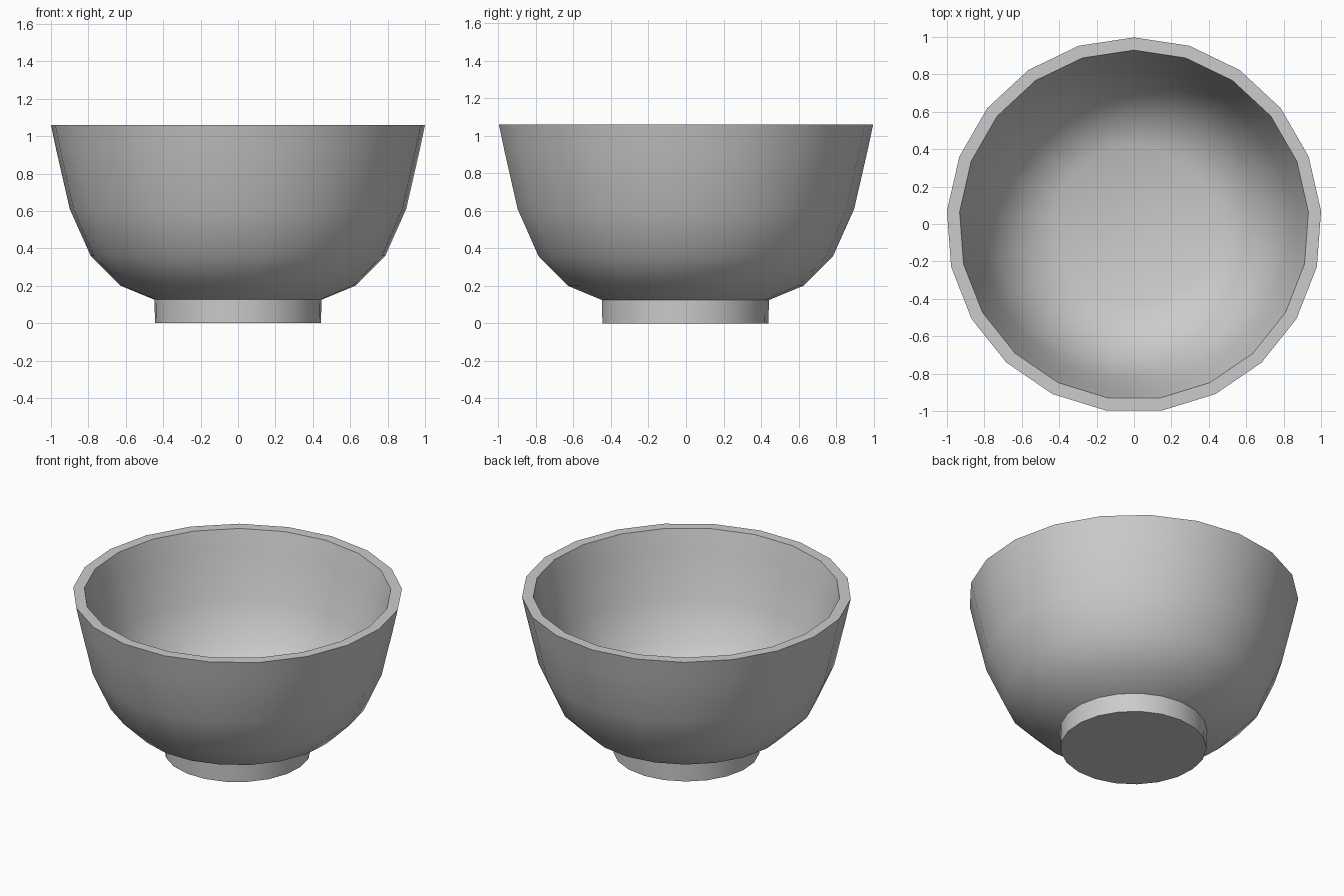
import bpy, bmesh, math

if "Cube" in bpy.data.objects:
    bpy.data.objects.remove(bpy.data.objects["Cube"], do_unlink=True)

SIDES = 21
SHIFT_Y = -0.0056  # an odd side count is not centred by itself

grey = bpy.data.materials.new("plain grey")
grey.use_nodes = True
colour = (0.6, 0.6, 0.6, 1)
grey.diffuse_color = colour
grey.node_tree.nodes["Principled BSDF"].inputs["Base Color"].default_value = colour


def lathe(name, profile):
    """Spin (radius, z) points around z and cap both ends."""
    bm = bmesh.new()
    rings = []
    for r, z in profile:
        ring = []
        for i in range(SIDES):
            a = math.pi / 2 + math.tau * i / SIDES
            ring.append(bm.verts.new((r * math.cos(a), r * math.sin(a) + SHIFT_Y, z)))
        rings.append(ring)
    for low, high in zip(rings, rings[1:]):
        for i in range(SIDES):
            j = (i + 1) % SIDES
            bm.faces.new((low[i], low[j], high[j], high[i]))
    bm.faces.new(rings[0][::-1])
    bm.faces.new(rings[-1])
    bmesh.ops.recalc_face_normals(bm, faces=bm.faces)
    mesh = bpy.data.meshes.new(name)
    bm.to_mesh(mesh)
    bm.free()
    mesh.materials.append(grey)
    obj = bpy.data.objects.new(name, mesh)
    bpy.context.collection.objects.link(obj)
    bpy.ops.object.select_all(action="DESELECT")
    obj.select_set(True)
    bpy.context.view_layer.objects.active = obj
    bpy.ops.object.shade_smooth_by_angle(angle=math.radians(35))
    return obj


# Foot, outer wall, flat rim, inner wall and floor in one profile
lathe("bowl", [
    (0.445, 0), (0.448, 0.125),
    (0.63, 0.2), (0.79, 0.36), (0.902, 0.61), (0.972, 0.915), (1.003, 1.06),
    (0.935, 1.06), (0.9, 0.925), (0.833, 0.635), (0.735, 0.405), (0.59, 0.26), (0.43, 0.19),
])
